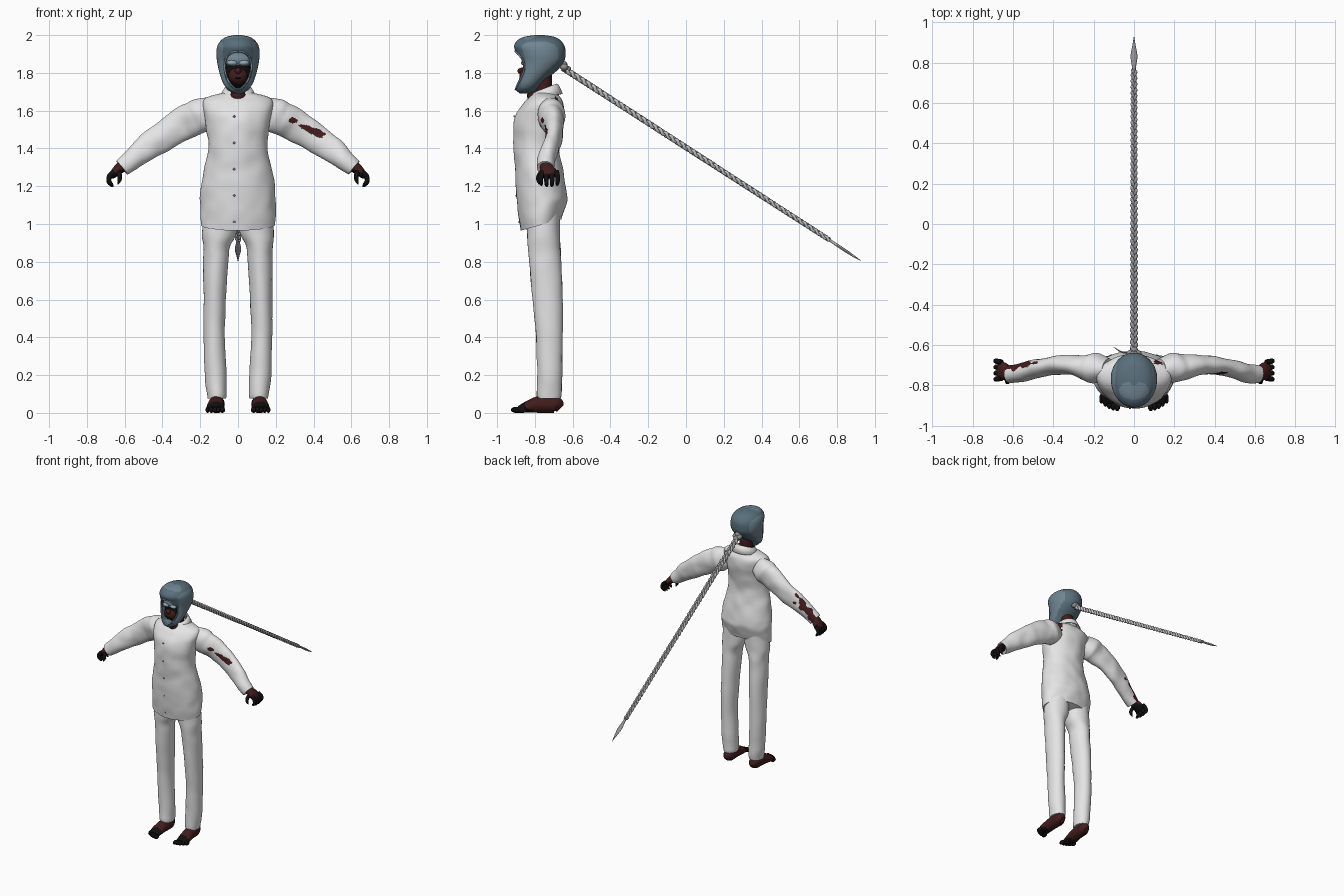
import bpy, bmesh, math
from mathutils import Vector, noise

old = bpy.data.objects.get("Cube")
if old:
    bpy.data.objects.remove(old, do_unlink=True)


def material(name, r, g, b):
    m = bpy.data.materials.new(name)
    m.use_nodes = True
    m.diffuse_color = (r, g, b, 1)
    bsdf = m.node_tree.nodes["Principled BSDF"]
    bsdf.inputs["Base Color"].default_value = (r, g, b, 1)
    bsdf.inputs["Roughness"].default_value = 0.8
    return m


WHITE = material("white cloth", 0.78, 0.78, 0.78)
BLUE = material("helmet blue grey", 0.10, 0.16, 0.20)
LIGHT = material("helmet light blue grey", 0.16, 0.235, 0.285)
PALE = material("goggle pale blue", 0.30, 0.40, 0.45)
RED = material("dark red skin", 0.055, 0.012, 0.012)
BLACK = material("black claw", 0.006, 0.005, 0.005)
GREY = material("braid dark grey", 0.27, 0.27, 0.27)
SILVER = material("braid light grey", 0.52, 0.52, 0.52)


def finish(name, bm, mats, angle=45):
    bmesh.ops.recalc_face_normals(bm, faces=bm.faces)
    me = bpy.data.meshes.new(name)
    bm.to_mesh(me)
    bm.free()
    for m in mats:
        me.materials.append(m)
    ob = bpy.data.objects.new(name, me)
    bpy.context.collection.objects.link(ob)
    bpy.ops.object.select_all(action="DESELECT")
    ob.select_set(True)
    bpy.context.view_layer.objects.active = ob
    bpy.ops.object.shade_smooth_by_angle(angle=math.radians(angle))
    return ob


def spline(keys, steps):
    """Catmull-Rom through tuples of any width."""
    out = []
    for i in range(len(keys) - 1):
        p = [keys[max(0, min(len(keys) - 1, i + k))] for k in (-1, 0, 1, 2)]
        for s in range(steps):
            t = s / steps
            out.append([b + 0.5 * t * (c - a + t * (2 * a - 5 * b + 4 * c - d + t * (3 * (b - c) + d - a)))
                        for a, b, c, d in zip(*p)])
    return out + [list(keys[-1])]


def sweep(name, keys, mats, n=16, steps=4, side=(1, 0, 0), axis=None, wrinkle=0, warp=None, rule=None):
    """Elliptical rings (x, y, z, radius along side, other radius) along a path."""
    pts = spline(keys, steps)
    bm = bmesh.new()
    rings = []
    for i, (x, y, z, ru, rv) in enumerate(pts):
        a, b = pts[max(i - 1, 0)], pts[min(i + 1, len(pts) - 1)]
        t = Vector(axis) if axis else (Vector(b[:3]) - Vector(a[:3])).normalized()
        u = Vector(side)
        u = (u - t * u.dot(t)).normalized()
        v = t.cross(u)
        ring = []
        for k in range(n):
            ang = 2 * math.pi * k / n
            d = u * max(ru, 0.0005) * math.cos(ang) + v * max(rv, 0.0005) * math.sin(ang)
            p = Vector((x, y, z)) + d
            if wrinkle:
                p += d.normalized() * wrinkle * noise.noise(p * 12)
            ring.append(bm.verts.new(warp(p) if warp else p))
        rings.append(ring)
    for r, q in zip(rings, rings[1:]):
        for k in range(n):
            bm.faces.new((r[k], r[(k + 1) % n], q[(k + 1) % n], q[k]))
    bm.faces.new(rings[0])
    bm.faces.new(rings[-1])
    bmesh.ops.recalc_face_normals(bm, faces=bm.faces)
    if rule:
        for f in bm.faces:
            f.material_index = rule(f.calc_center_median(), f.normal)
    return finish(name, bm, mats)


def ball(name, loc, scale, mat):
    bm = bmesh.new()
    bmesh.ops.create_uvsphere(bm, u_segments=20, v_segments=12, radius=1)
    bmesh.ops.scale(bm, vec=scale, verts=bm.verts)
    bmesh.ops.translate(bm, vec=loc, verts=bm.verts)
    return finish(name, bm, [mat])


def upright(keys):
    """(z, half width, front y, back y) to sweep keys."""
    return [(0, (f + b) / 2, z, w, (b - f) / 2) for z, w, f, b in keys]


# Jacket with a hem that rises toward the back and a small shoulder stain
def hem(p):
    k = max(0, min(1, (1.15 - p.z) / 0.18))
    return p + Vector((0, 0, 0.28 * (p.y + 0.875) * k))


def shoulder_stain(c, n):
    return int(c.z > 1.6 and ((c.x - .12) / .02) ** 2 + ((c.y + .685) / .012) ** 2 < 1 + noise.noise(c * 60))


jacket = sweep("jacket", upright([
    (.965, .195, -.875, -.66), (1.1, .20, -.893, -.63), (1.2, .196, -.90, -.635), (1.3, .176, -.905, -.655),
    (1.4, .158, -.913, -.67), (1.5, .165, -.913, -.66), (1.58, .18, -.90, -.648), (1.64, .188, -.86, -.65),
    (1.67, .165, -.83, -.665), (1.692, .09, -.81, -.685), (1.70, .05, -.79, -.70)]),
    [WHITE, RED], n=80, steps=8, axis=(0, 0, 1), wrinkle=.006, warp=hem, rule=shoulder_stain)
for i, z in enumerate((1.01, 1.15, 1.29, 1.43, 1.57)):
    front = min(v.co.y for v in jacket.data.vertices if abs(v.co.z - z) < .02 and abs(v.co.x + .02) < .02)
    ball(f"button_{i + 1}", (-.02, front, z), (.006, .003, .006), GREY)

# Neck and folded collar, open at the front
sweep("neck", [(0, -.76, 1.62, .05, .05), (0, -.755, 1.70, .046, .047), (0, -.755, 1.80, .05, .045)], [RED], n=20)
ball("open_neckline", (0, -.80, 1.678), (.042, .042, .036), RED)
bm = bmesh.new()
rows = []
for i in range(33):
    a = math.radians(-62 + 304 * i / 32)
    up = .5 + .5 * math.sin(a)
    rows.append([bm.verts.new((r * math.cos(a), -.745 + r * .95 * math.sin(a), z + rise * up))
                 for r, z, rise in ((.072, 1.67, .01), (.062, 1.698, .045), (.075, 1.692, .045), (.098, 1.66, .03))])
for p, q in zip(rows, rows[1:]):
    for k in range(3):
        bm.faces.new((p[k], p[k + 1], q[k + 1], q[k]))
collar = finish("collar", bm, [WHITE])
collar.modifiers.new("thickness", "SOLIDIFY").thickness = .005


# Stained patches on the sleeves
def left_stain(c, n):
    near = noise.noise(c * 40) * .5
    dx, dz = c.x - .392, c.z - 1.495
    big = (dx / .07) ** 2 + ((dz + .4 * dx) / (.022 + .1 * max(dx, -.1))) ** 2 < 1 + near
    small = ((c.x - .292) / .022) ** 2 + ((c.z - 1.548) / .015) ** 2 < 1 + near
    return int(n.y < -.1 and (big or small))


def right_stain(c, n):
    reach = -.47 - c.x
    return int(reach > 0 and n.dot(Vector((0, .75, .66))) > .88 - 1.6 * min(reach, .13) + .25 * noise.noise(c * 25))


for s, label in ((1, "left"), (-1, "right")):
    # Sleeve
    sweep(label + "_sleeve", [(s * x, y, z, a, b) for x, y, z, a, b in (
        (.13, -.72, 1.605, .055, .07), (.19, -.715, 1.578, .075, .094), (.235, -.71, 1.555, .064, .09),
        (.3, -.70, 1.525, .05, .088), (.4, -.70, 1.46, .045, .078), (.5, -.722, 1.39, .045, .066),
        (.57, -.74, 1.335, .046, .054), (.615, -.745, 1.298, .045, .046))],
        [WHITE, RED], n=96, steps=20, side=(0, 1, 0), wrinkle=.007, rule=left_stain if s > 0 else right_stain)
    # Hand with a black palm, fingers and thumb
    sweep(label + "_hand", [(s * x, y, z, a, b) for x, y, z, a, b in (
        (.59, -.742, 1.32, .03, .03), (.62, -.74, 1.30, .034, .03), (.648, -.73, 1.275, .045, .025),
        (.67, -.725, 1.252, .042, .016))], [RED, BLACK], n=24, steps=8, side=(0, 1, 0),
        rule=lambda c, n: int(c.z < 1.262 or n.z < -.2 and c.z < 1.285))
    for i in range(4):
        y, d = -.763 + .026 * i, .006 * (i in (0, 3))
        sweep(f"{label}_finger_{i + 1}", [(s * x, y + k * (i - 1.5), z + d, r, r) for x, k, z, r in (
            (.655, 0, 1.27, .014), (.679, .003, 1.25, .0135), (.684, .004, 1.225, .012),
            (.67, .002, 1.205, .009), (.66, 0, 1.198, .002))], [BLACK], n=10)
    sweep(label + "_thumb", [(s * .635, -.755, 1.28, .014, .014), (s * .627, -.778, 1.258, .013, .013),
                             (s * .628, -.782, 1.232, .011, .011), (s * .637, -.778, 1.21, .002, .002)], [BLACK], n=10)
    # Trouser leg
    sweep(label + "_trouser_leg", [(s * x, y, z, a, b) for z, x, a, y, b in (
        (.075, .112, .048, -.725, .06), (.1, .111, .052, -.725, .065), (.2, .118, .058, -.722, .065),
        (.4, .126, .056, -.723, .07), (.6, .123, .059, -.732, .08), (.8, .117, .066, -.745, .083),
        (.88, .113, .07, -.75, .085), (.95, .10, .09, -.755, .088), (1.06, .09, .09, -.757, .09))],
        [WHITE], n=32, axis=(0, 0, 1), wrinkle=.004)
    # Foot with clawed toes
    sweep(label + "_foot", [(s * x, y, z, a, z) for y, x, z, a in (
        (-.665, .112, .025, .015), (-.685, .112, .042, .036), (-.72, .112, .045, .042), (-.78, .115, .044, .043),
        (-.84, .119, .031, .047), (-.885, .12, .018, .043))], [RED, BLACK], n=24, steps=6,
        rule=lambda c, n: int(c.y < -.85 or c.y < -.81 and c.z < .02))
    for i in range(5):
        ball(f"{label}_toe_{i + 1}", (s * (.083 + .0195 * i), -.902 + .003 * i + .002 * i * (i - 1), .016),
             (.015 - .001 * i, .025, .016), BLACK)

# Helmet shell with a paler brow and sides, face opening cut out
HELMET = [(1.692, .028, -.88, -.80), (1.71, .052, -.90, -.785), (1.74, .076, -.90, -.76), (1.78, .092, -.892, -.72),
          (1.82, .103, -.886, -.675), (1.86, .111, -.886, -.645), (1.90, .115, -.897, -.638),
          (1.94, .110, -.91, -.642), (1.97, .092, -.895, -.662), (1.99, .062, -.86, -.695), (2.0, .02, -.80, -.75)]


def helmet_tone(c, n):
    brow = c.z > 1.96 and (c.x / .075) ** 2 + ((c.y + .825) / .045) ** 2 < 1
    return int(brow or abs(n.x) > .75 and c.y < -.68)


helmet = sweep("helmet", upright(HELMET), [BLUE, LIGHT], n=64, steps=8, axis=(0, 0, 1), rule=helmet_tone)


def opening(a, grow=1):
    z = 1.814 + .098 * grow * math.sin(a)
    return (.068 + .016 * math.sin(a)) * grow * math.cos(a), z


bm = bmesh.new()
outline = [bm.verts.new((x, -1, z)) for x, z in (opening(2 * math.pi * i / 48) for i in range(48))]
face = bm.faces.new(outline)
moved = bmesh.ops.extrude_face_region(bm, geom=[face])["geom"]
bmesh.ops.translate(bm, vec=(0, .2, 0), verts=[g for g in moved if isinstance(g, bmesh.types.BMVert)])
cutter = finish("opening_cutter", bm, [BLUE])
cutter.hide_render = True
cut = helmet.modifiers.new("opening", "BOOLEAN")
cut.object, cut.operation, cut.solver = cutter, "DIFFERENCE", "EXACT"
bpy.context.view_layer.objects.active = helmet
bpy.ops.object.modifier_apply(modifier=cut.name)
bpy.data.objects.remove(cutter, do_unlink=True)

# Raised rim following the helmet front
rim = []
shell = spline(HELMET, 6)
for i in range(49):
    x, z = opening(2 * math.pi * i / 48, 1.03)
    _, w, f, b = min(shell, key=lambda h: abs(h[0] - z))
    rim.append((x, (f + b) / 2 - (b - f) / 2 * math.sqrt(max(0, 1 - (x / w) ** 2)), z, .006, .006))
sweep("helmet_rim", rim, [LIGHT], n=8, steps=1, side=(0, 1, 0))

# Face, goggles and mouth
ball("face", (0, -.80, 1.80), (.07, .062, .085), BLACK)
ball("goggle_frame", (0, -.825, 1.866), (.075, .04, .042), LIGHT)
for s in (1, -1):
    ball(("left" if s > 0 else "right") + "_goggle_lens", (s * .03, -.848, 1.853), (.03, .026, .016), PALE)
ball("jaw", (0, -.842, 1.785), (.05, .04, .046), RED)
ball("snout", (0, -.868, 1.81), (.018, .024, .018), RED)
ball("mouth", (0, -.875, 1.772), (.02, .008, .004), BLACK)


# Braid of three strands running back and down to a blade, dark on top
def braid_tone(c, n):
    return int(n.z < .55)


start, end = Vector((0, -.65, 1.825)), Vector((0, .76, .915))
along = (end - start).normalized()
across = Vector((1, 0, 0)).cross(along)
for j in range(3):
    path = []
    for i in range(401):
        f = i / 400
        a = 2 * math.pi * (16 * f + j / 3)
        size = 1 - .2 * f
        p = start.lerp(end, f) + across * .008 * size * math.sin(2 * a)
        path.append((.0115 * size * math.sin(a), p.y, p.z, .0095 * size, .0095 * size))
    sweep(f"braid_strand_{j + 1}", path, [GREY, SILVER], n=12, steps=1, rule=braid_tone)
sweep("tail_blade", [(0, .74, .928, .010, .008), (0, .77, .908, .009, .007), (0, .83, .868, .017, .008),
                     (0, .88, .835, .009, .006), (0, .928, .804, .001, .001)], [GREY, SILVER], n=12, steps=5,
      rule=braid_tone)

# Knot at the back of the head
for i, (x, y, z) in enumerate(((-.016, -.645, 1.83), (.016, -.645, 1.83), (0, -.63, 1.82), (0, -.65, 1.845))):
    ball(f"braid_knot_{i + 1}", (x, y, z), (.022, .022, .018), GREY)
sweep("loose_strand", [(-.01, -.64, 1.825, .004, .004), (-.06, -.635, 1.815, .004, .004),
                       (-.1, -.61, 1.82, .001, .001)], [GREY], n=6, side=(0, 1, 0))
